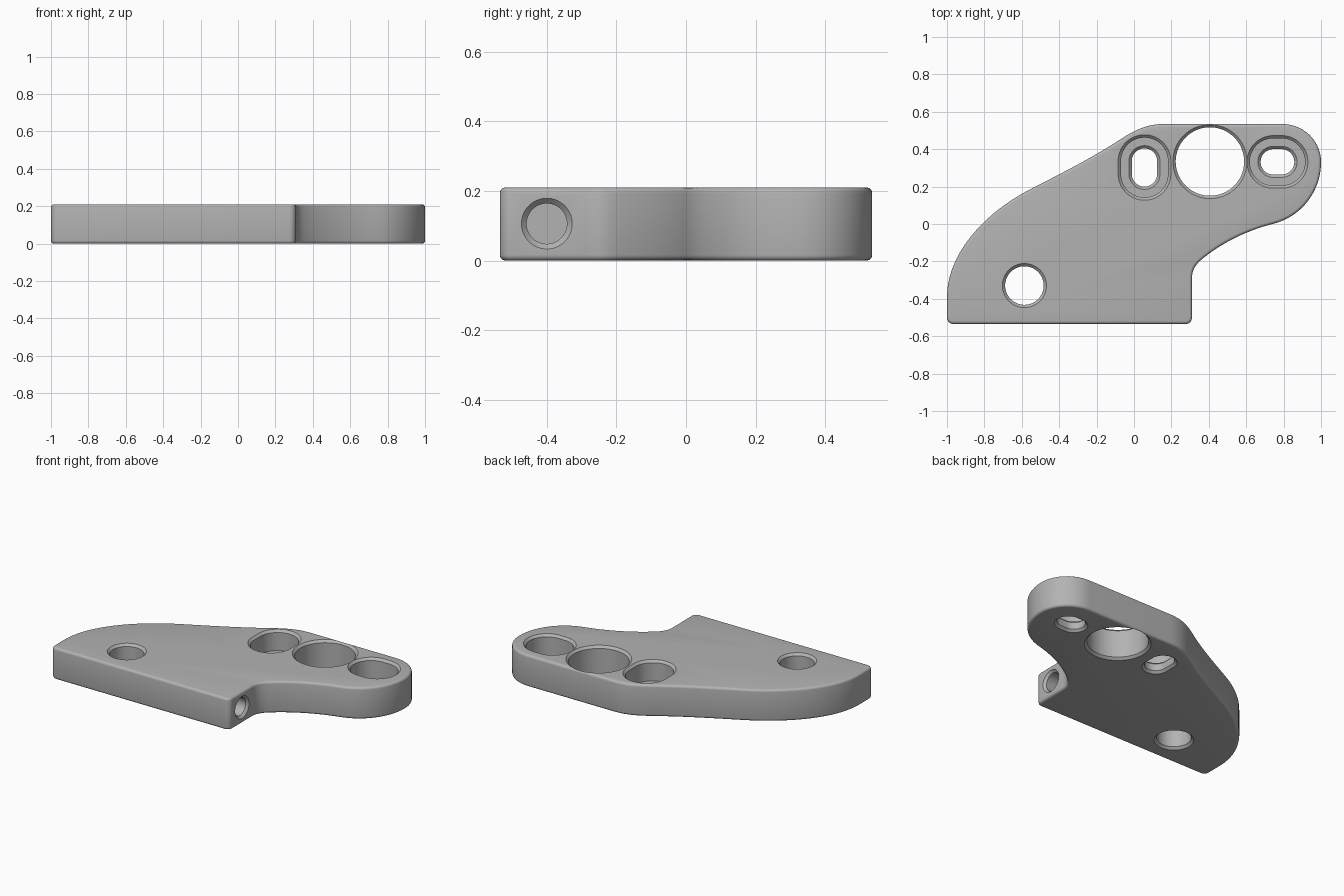
import bpy, bmesh, math
from mathutils import Matrix, Vector
from mathutils.geometry import interpolate_bezier

THICK = 0.21
RIM = 0.016      # rounded rim of the plate
CHAMFER = 0.015  # bevel at the mouth of every hole

cube = bpy.data.objects.get("Cube")
if cube:
    bpy.data.objects.remove(cube, do_unlink=True)

metal = bpy.data.materials.new("plain_grey_metal")
metal.use_nodes = True
grey = (0.45, 0.45, 0.45, 1)
metal.diffuse_color = grey
metal.node_tree.nodes["Principled BSDF"].inputs["Base Color"].default_value = grey


def add_object(name, bm):
    bmesh.ops.recalc_face_normals(bm, faces=bm.faces)
    mesh = bpy.data.meshes.new(name)
    bm.to_mesh(mesh)
    bm.free()
    mesh.materials.append(metal)
    obj = bpy.data.objects.new(name, mesh)
    bpy.context.collection.objects.link(obj)
    return obj


def corner(cx, cy, start, r=0.035, steps=6):
    """Quarter arc, clockwise from the start angle in degrees."""
    return [(cx + r * math.cos(a), cy + r * math.sin(a))
            for a in (math.radians(start - 90 * i / steps) for i in range(steps + 1))]


# Plate outline, clockwise: start, two handles, end of each curved stretch
curves = [
    [(-1, -.39), (-1, -.16), (-.8, .06), (-.556, .185)],
    [(-.556, .185), (-.4, .265), (-.25, .34), (-.1, .435)],
    [(-.1, .435), (0, .5), (.06, .535), (.17, .535)],
    [(.79, .535), (.906, .535), (1, .446), (1, .33)],
    [(1, .33), (1, .17), (.89, .035), (.74, 0)],
    [(.74, 0), (.6, -.035), (.45, -.11), (.35, -.2)],
    [(.35, -.2), (.325, -.225), (.31, -.25), (.31, -.29)],
]
outline = []
for c in curves:
    outline += [(p.x, p.y) for p in interpolate_bezier(*[Vector(p) for p in c], 15)]
outline += corner(.275, -.5, 0) + corner(-.965, -.5, -90)

# Plate body with rounded top and bottom rims
bm = bmesh.new()
base = bm.faces.new([bm.verts.new((x, y, 0)) for x, y in outline])
bmesh.ops.remove_doubles(bm, verts=bm.verts, dist=1e-4)
top = bmesh.ops.extrude_face_region(bm, geom=bm.faces[:], use_keep_orig=True)
bmesh.ops.translate(bm, vec=(0, 0, THICK),
                    verts=[v for v in top["geom"] if isinstance(v, bmesh.types.BMVert)])
bmesh.ops.recalc_face_normals(bm, faces=bm.faces)
rims = [e for e in bm.edges if abs(e.verts[0].co.z - e.verts[1].co.z) < 1e-4]
bmesh.ops.bevel(bm, geom=rims, offset=RIM, segments=4, profile=0.5, affect='EDGES')
plate = add_object("bracket_plate", bm)


def cutter(levels, matrix, stretch=0.0, sides=48):
    """Loft of slot-shaped rings; levels are (height, radius)."""
    bm = bmesh.new()
    rings = []
    for z, r in levels:
        ring = []
        for i in range(sides):
            a = 2 * math.pi * (i + 0.5) / sides
            shift = math.copysign(stretch, math.cos(a))
            ring.append(bm.verts.new((r * math.cos(a) + shift, r * math.sin(a), z)))
        rings.append(ring)
    for lo, hi in zip(rings, rings[1:]):
        for i in range(sides):
            j = (i + 1) % sides
            bm.faces.new((lo[i], lo[j], hi[j], hi[i]))
    bm.faces.new(rings[0])
    bm.faces.new(rings[-1])
    bm.transform(matrix)
    obj = add_object("hole_cutter", bm)
    obj.hide_render = True
    return obj


def through(r):
    """Levels of a hole chamfered on both faces."""
    c, e = CHAMFER, 0.01
    return [(-e, r + c + e), (c, r), (THICK - c, r), (THICK + e, r + c + e)]


def counterbored(r, big, floor=0.075):
    """Levels of a chamfered slot that opens into a wider recess."""
    c, e = CHAMFER, 0.01
    return [(-e, r + c + e), (c, r), (floor - c, r), (floor, r + c),
            (floor, big), (THICK - c, big), (THICK + e, big + c + e)]


at = Matrix.Translation
quarter = Matrix.Rotation(math.pi / 2, 4, 'Z')
sideways = Matrix.Rotation(math.pi / 2, 4, 'Y')
side_hole = [(-.4, .058), (-CHAMFER, .058), (.01, .083)]

cutters = [
    cutter(through(.183), at((.406, .334, 0)), sides=80),
    cutter(through(.103), at((-.586, -.329, 0))),
    cutter(counterbored(.068, .126), at((.056, .302, 0)) @ quarter, .034),
    cutter(counterbored(.068, .126), at((.767, .332, 0)), .022),
    cutter(side_hole, at((.31, -.4, .106)) @ sideways),
]

# Cut the holes, then shade smooth with sharp edges kept
bpy.ops.object.select_all(action='DESELECT')
bpy.context.view_layer.objects.active = plate
plate.select_set(True)
for c in cutters:
    mod = plate.modifiers.new("cut_hole", 'BOOLEAN')
    mod.operation = 'DIFFERENCE'
    mod.solver = 'EXACT'
    mod.object = c
    bpy.ops.object.modifier_apply(modifier=mod.name)
    bpy.data.objects.remove(c, do_unlink=True)
bpy.ops.object.shade_smooth_by_angle(angle=math.radians(30))
